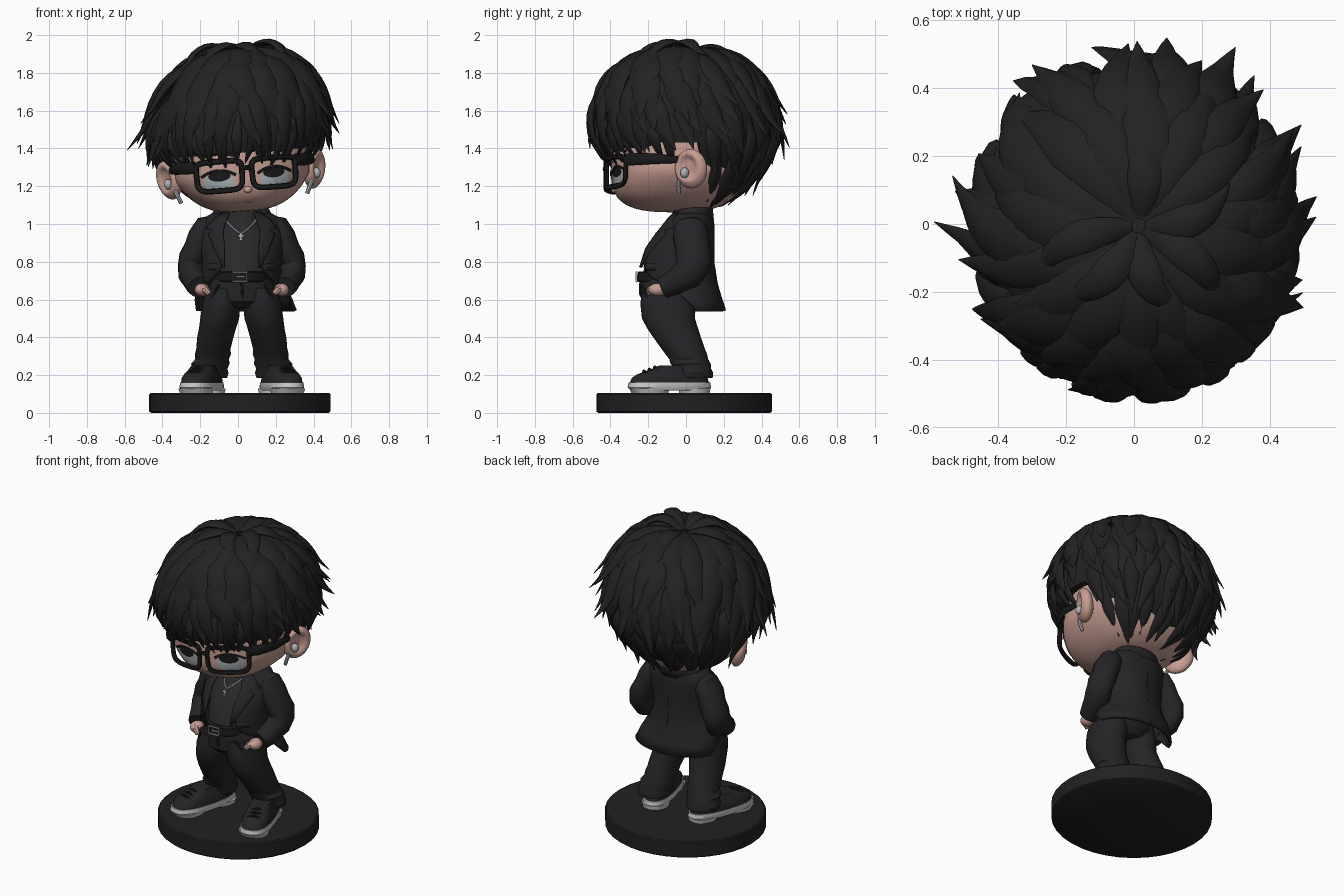
import bpy, bmesh, math, random
from mathutils import Vector, Matrix

if "Cube" in bpy.data.objects:
    bpy.data.objects.remove(bpy.data.objects["Cube"])
random.seed(7)
R, U, sin, cos, pi = math.radians, random.uniform, math.sin, math.cos, math.pi

def mat(name, r, g, b):
    m = bpy.data.materials.new(name)
    m.diffuse_color = (r, g, b, 1)
    m.use_nodes = True
    m.node_tree.nodes["Principled BSDF"].inputs["Base Color"].default_value = m.diffuse_color
    return m
HAIR = mat("hair_black", .016, .016, .016)
SUIT = mat("suit_black", .018, .018, .020)
SHIRT = mat("shirt_charcoal", .022, .022, .024)
SKIN = mat("skin", .57, .34, .29)
GLOSS = mat("frame_black", .010, .010, .011)
SILVER = mat("silver", .42, .43, .45)
SOLE = mat("sole_white", .60, .59, .58)
EYE = mat("eye_grey", .38, .43, .45)
BASE = mat("base_black", .015, .015, .015)
LIP = mat("lip", .46, .24, .20)

# ---- mesh helpers ----
def grid(rows, loop=False, caps=True, closed=True):
    n, m = len(rows[0]), len(rows)
    vs = [Vector(p) for r in rows for p in r]
    fs = [(i*n+j, i*n+(j+1) % n, (i+1) % m*n+(j+1) % n, (i+1) % m*n+j)
          for i in range(m if loop else m-1) for j in range(n if closed else n-1)]
    if caps and not loop:
        fs += [tuple(range(n))[::-1], tuple(range((m-1)*n, m*n))]
    return vs, fs

def build(name, parts, material, xf=None, angle=40, solid=0):
    vs, fs = [], []
    for v, f in (parts if isinstance(parts, list) else [parts]):
        k = len(vs)
        vs += [xf @ p for p in v] if xf else v
        fs += [tuple(i+k for i in q) for q in f]
    me = bpy.data.meshes.new(name)
    me.from_pydata(vs, [], fs)
    bm = bmesh.new(); bm.from_mesh(me)
    bmesh.ops.recalc_face_normals(bm, faces=bm.faces)
    bm.to_mesh(me); bm.free()
    me.materials.append(material)
    ob = bpy.data.objects.new(name, me)
    bpy.context.collection.objects.link(ob)
    bpy.ops.object.select_all(action='DESELECT')
    ob.select_set(True)
    bpy.context.view_layer.objects.active = ob
    bpy.ops.object.shade_smooth_by_angle(angle=R(angle))
    if solid:
        md = ob.modifiers.new("thickness", 'SOLIDIFY')
        md.thickness, md.offset = solid, 0
    return ob

def ring(z, cx, cy, rx, ry, a0=0, n=36):
    a0 = R(a0)
    k = n-1 if a0 else n
    return [(cx+rx*sin(a), cy-ry*cos(a), z) for a in (a0+(2*pi-2*a0)*i/k for i in range(n))]

def loft(rings):
    return grid([ring(*r) for r in rings])

def sweep(path, ws, hs=None, ref=(0, -1, 0), loop=False, n=8):
    P, m, rows = [Vector(p) for p in path], len(path), []
    for i, p in enumerate(P):
        a, b = (P[i-1], P[(i+1) % m]) if loop else (P[max(i-1, 0)], P[min(i+1, m-1)])
        t = (b-a).normalized()
        r = Vector(ref[i] if isinstance(ref, list) else ref)
        s = r.cross(t).normalized()
        nn = t.cross(s)
        w = ws[i] if isinstance(ws, list) else ws
        h = hs[i] if isinstance(hs, list) else (hs or w)
        rows.append([p+s*w*cos(2*pi*j/n)+nn*h*sin(2*pi*j/n) for j in range(n)])
    return grid(rows, loop)

def ell(c, s, n=20, m=12):
    return grid([[(c[0]+s[0]*sin(p)*cos(2*pi*j/n), c[1]+s[1]*sin(p)*sin(2*pi*j/n), c[2]+s[2]*cos(p))
                  for j in range(n)] for p in (.02+(pi-.04)*i/m for i in range(m+1))])

def box(c, s):
    x, y, z = c; a, b, h = s
    return grid([[(x+i*a, y+j*b, z+k*h) for i, j in ((-1, -1), (1, -1), (1, 1), (-1, 1))] for k in (-1, 1)])

# ---- base ----
build("base_disc", loft([(0, .01, -.01, .47, .455), (.008, .01, -.01, .48, .465),
                         (.098, .01, -.01, .48, .465), (.105, .01, -.01, .472, .457)]), BASE)

# ---- shoes, legs, sleeves, hands (both sides) ----
for s, side in ((-1, "left"), (1, "right")):
    M = Matrix.Translation((.02+s*.205, -.08, 0)) @ Matrix.Rotation(s*R(17), 4, 'Z')
    def foot(rows, oy=0):
        out = []
        for z, f, b, w in rows:
            r = []
            for i in range(32):
                c, d = cos(2*pi*i/32), sin(2*pi*i/32)
                r.append((w*(1+.12*c)*math.copysign(abs(d)**.8, d),
                          oy-(f if c > 0 else b)*math.copysign(abs(c)**.85, c), z))
            out.append(r)
        return grid(out)
    build(side+"_shoe_sole", [foot([(.118, .215, .205, .084), (.135, .235, .22, .094), (.16, .23, .215, .091)]),
          foot([(.104, .1, .09, .082), (.13, .115, .1, .09)], -.11),
          foot([(.104, .078, .078, .076), (.13, .082, .082, .082)], .132)], SOLE, M)
    build(side+"_shoe_upper", foot([(.155, .224, .209, .087), (.185, .212, .2, .085), (.205, .18, .19, .077),
          (.222, .13, .18, .068), (.25, .06, .16, .058)]), SUIT, M)
    build(side+"_shoe_laces", [sweep([(-.05, y, z-.012), (0, y-.01, z+.008), (.05, y, z-.012)], .008)
          for y, z in ((-.14, .214), (-.11, .224), (-.08, .235))], GLOSS, M)
    X = lambda x: .02+s*x
    build(side+"_trouser_leg", loft([(z, X(x), y, a, b) for z, x, y, a, b in (
        (.66, .10, -.09, .09, .14), (.58, .108, -.095, .1, .147), (.5, .117, -.093, .103, .14), (.45, .128, -.072, .098, .135),
        (.4, .14, -.047, .096, .126), (.34, .15, -.015, .091, .115), (.31, .153, .002, .095, .11), (.285, .157, .014, .089, .103),
        (.26, .166, .025, .102, .106), (.235, .17, .035, .094, .098), (.21, .174, .042, .104, .102), (.185, .175, .045, .097, .096))]), SUIT)
    build(side+"_sleeve", sweep([(X(x), y, z) for x, y, z in (
        (.14, .025, 1.01), (.18, .025, .985), (.212, .025, .93), (.237, .035, .87), (.26, .04, .82), (.272, .035, .775),
        (.265, .01, .735), (.25, -.04, .705), (.235, -.085, .68), (.225, -.12, .665))],
        [.04, .07, .074, .07, .074, .067, .072, .065, .064, .058],
        [.05, .085, .095, .091, .098, .09, .085, .07, .064, .058], n=18), SUIT)
    build(side+"_hand", [ell((X(.21), -.15, .652), (.04, .048, .034)),
          sweep([(X(.212), -.16, .665), (X(.19), -.19, .65), (X(.172), -.195, .63)], [.022, .02, .014])], SKIN)
    build(side+"_pocket_seam", sweep([(X(.12), -.236, .68), (X(.165), -.2, .6), (X(.185), -.18, .56)], .007), SUIT)

# ---- trousers top, belt, shirt ----
build("trouser_hips", loft([(.74, .02, -.08, .13, .165), (.66, .02, -.08, .182, .163),
                            (.59, .02, -.085, .19, .15), (.555, .02, -.085, .13, .11)]), SUIT)
build("trouser_fly", sweep([(.02, -.24, .69), (.025, -.24, .63), (.02, -.212, .575)], .008), SUIT)
build("belt", loft([(.692, .02, -.08, .145, .172), (.697, .02, -.08, .15, .177),
                    (.743, .02, -.08, .145, .175), (.748, .02, -.08, .135, .17)]), GLOSS)
build("belt_buckle", [sweep([(.01+x, -.262, .72+z) for x, z in ((-.036, -.024), (.036, -.024), (.036, .024), (-.036, .024))],
                            .006, loop=True), box((.015, -.262, .72), (.022, .004, .004))], SILVER)
shirt = [(.72, .02, -.075, .145, .16), (.8, .02, -.06, .155, .15), (.9, .02, -.035, .165, .135), (.97, .02, -.005, .145, .108),
         (1.0, .023, .01, .1, .09), (1.015, .025, .012, .09, .085), (1.06, .025, .012, .09, .083), (1.075, .025, .012, .085, .078)]
build("turtleneck_shirt", loft(shirt), SHIRT)
build("neck", loft([(1.0, .025, .015, .075, .07), (1.15, .025, .01, .08, .08)]), SKIN)

def front(rings, x, z):
    rs = sorted(rings)
    for a, b in zip(rs, rs[1:]):
        if a[0] <= z <= b[0]:
            f = (z-a[0])/(b[0]-a[0])
            cx, cy, rx, ry = (a[i]+(b[i]-a[i])*f for i in range(1, 5))
            return cy-ry*math.sqrt(max(0, 1-((x-cx)/rx)**2))
    return 0
chain = [(.015+.085*k/8, 0, .95+.075*(abs(k)/8)**1.3) for k in range(-8, 9)]
build("necklace", sweep([(x, front(shirt, x, z)-.007, z) for x, _, z in chain], .0055, n=6), SILVER)
py = front(shirt, .015, .93)-.012
build("pendant", [box((.015, py, .934), (.006, .004, .02)), box((.015, py, .938), (.016, .004, .006))], SILVER)

# ---- jacket ----
jacket = [(1.07, .02, .04, .115, .085, 45), (1.03, .02, .025, .185, .11, 42), (1.0, .02, .015, .205, .125, 40),
          (.95, .02, -.008, .21, .148, 38), (.85, .02, -.045, .205, .182, 32), (.77, .02, -.053, .2, .195, 33),
          (.72, .02, -.045, .208, .195, 44), (.66, .02, -.005, .23, .17, 66), (.6, .03, .018, .25, .165, 82), (.54, .045, .032, .26, .17, 98)]
build("jacket_body", grid([ring(*r) for r in jacket], caps=False, closed=False), SUIT, solid=.02)
build("jacket_collar", grid([ring(*r) for r in ((1.02, .02, .03, .165, .108, 45), (1.075, .02, .035, .135, .098, 48),
      (1.105, .02, .038, .112, .09, 52))], caps=False, closed=False), SUIT, solid=.02)
for s, side in ((-1, "left"), (1, "right")):
    rows = []
    for z, a, b in ((1.06, .065, .1), (1.02, .08, .15), (.975, .095, .19), (.968, .095, .145),
                    (.945, .097, .175), (.87, .09, .145), (.77, .09, .1)):
        xs = [.02+s*(a+(b-a)*i/5) for i in range(6)]
        rows.append([(x, front(jacket, x, z)-.016, z) for x in xs])
    build(side+"_lapel", grid(rows, caps=False, closed=False), SUIT, solid=.012)
    xs = [.02+s*(.125+.06*i/4) for i in range(5)]
    build(side+"_pocket_flap", grid([[(x, front(jacket, x, z)-.01, z) for x in xs] for z in (.79, .755)],
          caps=False, closed=False), SUIT, solid=.008)
build("back_seam", sweep([(.02, .127, 1.03), (.02, .143, .95), (.02, .143, .8), (.025, .165, .66), (.045, .205, .545)], .007), SUIT)

# ---- head, with a slight tilt and turn ----
HT = Matrix.Translation((.02, 0, 1.25)) @ Matrix.Rotation(R(-4.5), 4, 'Y') @ Matrix.Rotation(R(4), 4, 'Z') @ Matrix.Translation((0, 0, -1.25))
def head_dims(z):
    r = max(0, 1-(abs(z-1.33)/.265)**3)**(1/3)
    low = max(0, 1.25-z)
    return .36*r*(1-1.2*low), .36*r, -.035-.16*low
def face_y(x, z):
    a, b, c = head_dims(z)
    return c-b*max(0, 1-abs(x/a)**2.4)**(1/2.4)
rows = []
for i in range(33):
    z = 1.33-.2649*cos(pi*i/32)
    a, b, c = head_dims(z)
    rows.append([(a*math.copysign(abs(cos(t))**(2/2.4), cos(t)), c+b*math.copysign(abs(sin(t))**(2/2.4), sin(t)), z)
                 for t in (2*pi*j/48 for j in range(48))])
build("head", grid(rows), SKIN, HT, 60)
build("nose", ell((0, face_y(0, 1.18)+.002, 1.18), (.022, .016, .018)), SKIN, HT)
build("mouth", sweep([(x, face_y(x, 1.112)+.001, 1.112+abs(x)*.1) for x in (-.025, -.012, 0, .012, .025)], .004), LIP, HT)

def patch(cx, cz, rx, rz, off):
    return grid([[(x, face_y(x, z)-off, z) for x, z in ((cx+k*rx*cos(2*pi*j/24), cz+k*rz*sin(2*pi*j/24))
                 for j in range(24))] for k in (.02, .35, .7, 1)], caps=False)
rims, arms = [], []
for s, side in ((-1, "left"), (1, "right")):
    build(side+"_eye", patch(s*.148, 1.232, .08, .05, .003), EYE, HT)
    build(side+"_iris", patch(s*.145, 1.262, .058, .028, .006), GLOSS, HT)
    for nm, z0, arc, h in (("upper_lash", 1.262, .03, .007), ("eyebrow", 1.365, .015, .008)):
        build(side+"_"+nm, sweep([(x, face_y(x, z)-.004, z) for x, z in ((s*(.148+.09*k/5), z0+arc*(1-(k/5)**2))
              for k in range(-5, 6))], h, .004), GLOSS, HT)
    # ear with hollow, stud and drop
    v, f = ell((0, 0, 0), (1, 1, 1), 32, 24)
    for p in v:
        d = math.hypot(p.y+.12, p.z-.12)/.72
        if p.x > 0 and d < 1: p.x -= .75*p.x*min(1, 2.2*(1-d))
    E = HT @ Matrix.Translation((s*.388, .0, 1.262)) @ Matrix.Rotation(s*R(13), 4, 'Y') @ Matrix.Rotation(s*R(-27), 4, 'Z') @ Matrix.Diagonal((s*.048, .09, .105, 1))
    build(side+"_ear", (v, f), SKIN, E, 60)
    build(side+"_earring", [ell((s*.395, -.035, 1.24), (.022, .024, .028), 14, 8),
          sweep([(s*.365, -.06, 1.205), (s*.352, -.065, 1.175), (s*.335, -.06, 1.135)], [.013, .012, .011])], SILVER, HT)
    # rounded rectangular rim and temple arm
    pts = []
    for j in range(40):
        c, d = cos(2*pi*j/40), sin(2*pi*j/40)
        x = s*(.145+.118*math.copysign(abs(c)**.4, c)*(1+.06*d))
        pts.append((x, -.425+1.25*x*x, 1.262+.078*math.copysign(abs(d)**.4, d)))
    rims.append(sweep(pts, .015, .013, loop=True))
    arms.append(sweep([(s*.266, -.34, 1.318), (s*.31, -.31, 1.318), (s*.365, -.2, 1.316), (s*.38, -.04, 1.31)],
                      [.012]*4, [.032, .034, .028, .016], ref=(0, 0, 1)))
bridge = sweep([(x, -.427+.4*x*x, 1.285+.012*cos(x*40)) for x in (-.035, -.015, 0, .015, .035)], .013)
build("glasses_frame", rims+arms+[bridge], GLOSS, HT)

# ---- hair ----
def H(az, pol, off):
    a, p = R(az), R(pol)
    rho, dz = sin(p), cos(p)
    k = (abs(rho)**2.3+abs(dz)**2.3)**(-1/2.3)
    d = Vector((rho*sin(a), -rho*cos(a), dz))
    tuck = k*(1-.3*max(0, -dz-.1))
    return Vector((.445*d.x*tuck+.045*max(0, dz), .47*d.y*tuck-.01, 1.48+.42*dz*k))+d*off, d

def limit(az):
    a = abs((az+180) % 360-180)
    return 109 if a < 65 else 106 if a < 96 else min(150, 106+(a-96)*3)

cap = [[H(az, 2+(limit(az)-7)*i/14, 0)[0] for az in range(0, 360, 6)] for i in range(15)]
cap += [[H(az, limit(az)-d, o)[0] for az in range(0, 360, 6)] for d, o in ((5, -.05), (12, -.09))]
build("hair_cap", grid(cap), HAIR, HT)

def strand(az, p0, p1, W, lift=.03, flick=.02, curl=8, N=12):
    path, ws, hs, ref = [], [], [], []
    for i in range(N):
        t = i/(N-1)
        p, d = H(az+curl*(t**1.6-.4), p0+(p1-p0)*t, -.005+lift*sin(pi*min(1, t*1.15+.05)*.8)+flick*t**4)
        w = W*min(1, .35+1.6*t)*max(0, 1-t**1.9)**.9+.0015
        path.append(p); ref.append(d); ws.append(w); hs.append(.36*w+.001)
    return sweep(path, ws, hs, ref)

def row(name, n, p0, p1, W, flick, keep=lambda a: True, lift=.03, jit=5, curl=14):
    out = []
    for i in range(n):
        az = (i+U(-.3, .3))*360/n
        a = abs((az+180) % 360-180)
        if keep(a):
            end = min(p1+U(-jit, jit), limit(az)+U(-2, 4))
            # strands sweep away from the front parting
            c = (1 if az < 180 else -1)*U(.3, 1.3)*curl*(1 if a < 130 else U(-1, 1))
            out.append(strand(az, p0, end, W*U(.8, 1.15), lift, U(.3, 1)*flick*(.35 if a < 50 else 1), c))
    build(name, out, HAIR, HT, 50)

row("hair_crown", 15, 3, 72, .095, .04, lift=.035, curl=26)
row("hair_upper", 19, 22, 84, .092, .10, lift=.035, curl=22, jit=8)
row("hair_middle", 22, 45, 97, .085, .14, curl=18, jit=8)
row("hair_lower", 24, 66, 107, .075, .08, lambda a: a > 45, curl=14)
row("hair_back", 24, 86, 126, .065, .09, lambda a: a > 100, curl=12)
row("hair_nape", 26, 108, 149, .048, .02, lambda a: a > 108, lift=.02, curl=10)
row("hair_fringe", 30, 50, 111, .055, .0, lambda a: a < 68, lift=.045, jit=3, curl=12)
build("hair_fringe_tips", [strand(az, 78, 113+U(-2, 6), .032, .022, -.02, U(-8, 8)) for az in range(-56, 60, 10)], HAIR, HT)
build("hair_sideburns", [strand(s*az, 85, e, .035, .01, -.04, 3) for s in (-1, 1) for az, e in ((76, 121), (67, 115))], HAIR, HT)
build("hair_top_tufts", [strand(az, 3, e, .06, l, .01, c) for az, e, l, c in (
    (-80, 42, .075, 20), (-40, 38, .07, -25), (55, 42, .075, -20), (95, 36, .07, 25), (10, 34, .06, 30), (170, 36, .05, 15))], HAIR, HT)
